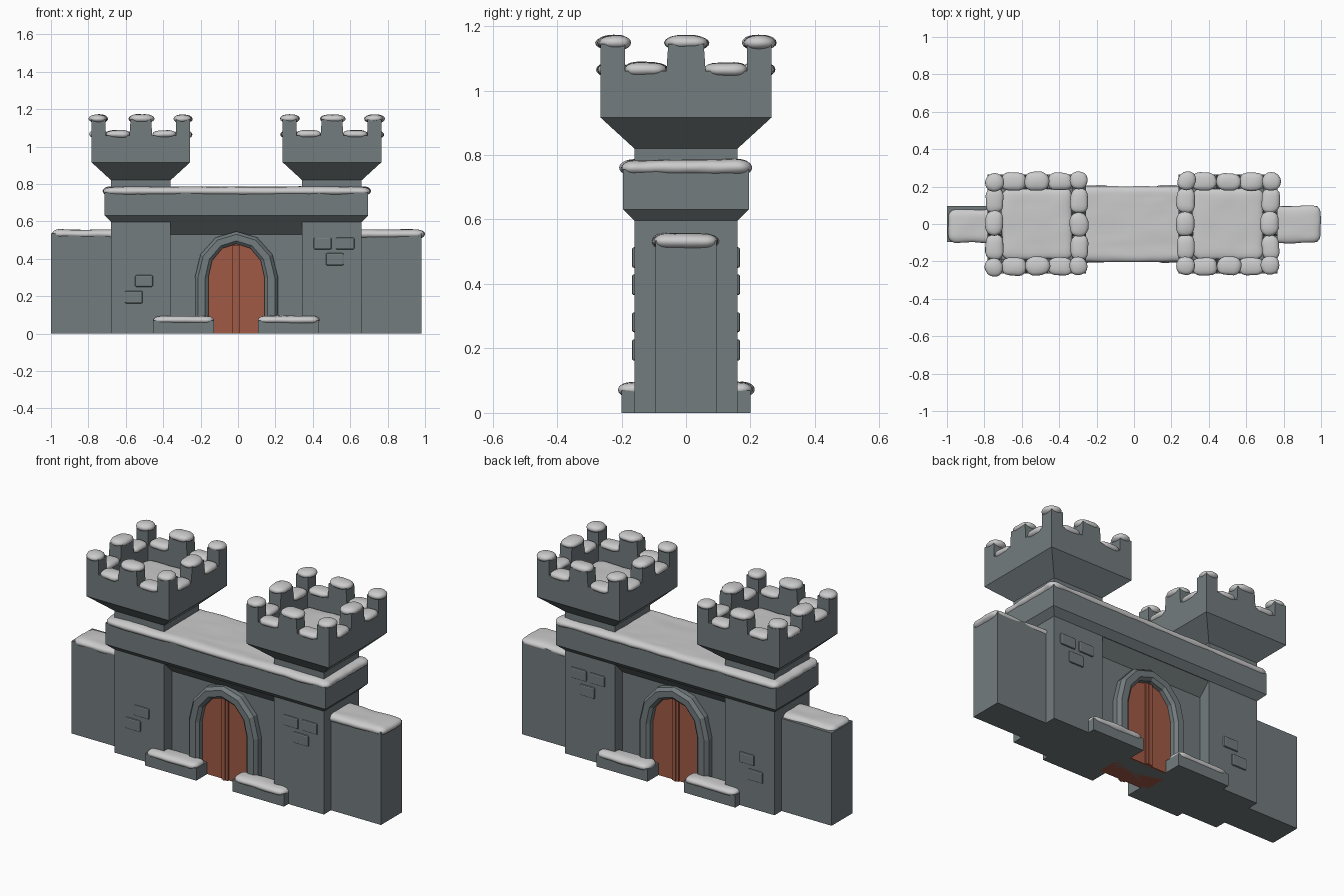
import bpy, bmesh, math, random
from mathutils import Vector, noise

if "Cube" in bpy.data.objects:
    bpy.data.objects.remove(bpy.data.objects["Cube"])

random.seed(4)
CX = -0.0085          # the masonry is centred slightly left of the snow's extents
TOWER_X = 0.511


def material(name, rgb):
    m = bpy.data.materials.new(name)
    m.diffuse_color = (*rgb, 1)
    m.use_nodes = True
    m.node_tree.nodes["Principled BSDF"].inputs["Base Color"].default_value = m.diffuse_color
    return m


STONE = material("stone", (0.17, 0.20, 0.21))
WOOD = material("wood", (0.35, 0.10, 0.06))
SNOW = material("snow", (0.8, 0.8, 0.8))


def finish(name, bm, mat, smooth=False):
    bmesh.ops.recalc_face_normals(bm, faces=bm.faces)
    me = bpy.data.meshes.new(name)
    bm.to_mesh(me)
    bm.free()
    me.materials.append(mat)
    for p in me.polygons:
        p.use_smooth = smooth
    ob = bpy.data.objects.new(name, me)
    bpy.context.collection.objects.link(ob)
    return ob


def add_rings(bm, x, y, rings):
    """Stack of rectangles (half_x, half_y, z) joined into a closed solid."""
    loops = [[bm.verts.new((x + sx * hx, y + sy * hy, z))
              for sx, sy in ((-1, -1), (1, -1), (1, 1), (-1, 1))]
             for hx, hy, z in rings]
    for a, b in zip(loops, loops[1:]):
        for i in range(4):
            j = (i + 1) % 4
            bm.faces.new((a[i], a[j], b[j], b[i]))
    bm.faces.new(loops[0])
    bm.faces.new(loops[-1])


def block(name, x, y, rings, mat=STONE):
    bm = bmesh.new()
    add_rings(bm, x, y, rings)
    return finish(name, bm, mat)


def snow(name, lo, hi, cuts=9, r=0.024, rough=0.007):
    """Rounded, lumpy pillow of snow filling the box lo..hi."""
    lo, hi = Vector(lo), Vector(hi)
    c, h = (lo + hi) / 2, (hi - lo) / 2
    seed = Vector([random.uniform(0, 50) for _ in range(3)])
    bm = bmesh.new()
    bmesh.ops.create_cube(bm, size=2)
    bmesh.ops.subdivide_edges(bm, edges=bm.edges[:], cuts=cuts, use_grid_fill=True)
    for v in bm.verts:
        p = Vector([math.sin(v.co[i] * math.pi / 2) * h[i] for i in range(3)])
        rad = [min(r * (1.7 if i < 2 else 1), h[i]) for i in range(3)]
        q = Vector([max(-(h[i] - rad[i]), min(h[i] - rad[i], p[i])) for i in range(3)])
        d = Vector([(p[i] - q[i]) / rad[i] for i in range(3)])
        m = max(abs(t) for t in d)
        if d.length > 0:
            d = d.normalized() * m
        p = q + Vector([d[i] * rad[i] for i in range(3)])
        w = c + p
        n = noise.noise(w * 11 + seed) + 0.4 * noise.noise(w * 25 + seed)
        v.co = w + Vector((d.x, d.y, d.z * 0.6)) * n * rough
    return finish(name, bm, SNOW, True)


# Towers with flared, crenellated heads
for side, sx in (("left", -1), ("right", 1)):
    tx = CX + sx * TOWER_X
    bm = bmesh.new()
    add_rings(bm, tx, 0, [(.159, .16, 0), (.159, .16, .82), (.264, .265, .916),
                          (.264, .265, 1.06), (.19, .19, 1.06), (.19, .19, .965)])
    for i in (-1, 0, 1):
        for j in (-1, 0, 1):
            if i == j == 0:
                continue
            mx, my = tx + i * .2265, j * .2275
            wx = .0375 if i else .055
            wy = .0375 if j else .055
            add_rings(bm, mx, my, [(wx + (0 if i else .006), wy + (0 if j else .006), 1.058),
                                   (wx, wy, 1.145)])
            # snow cap on each merlon
            ex, ey = (random.uniform(-.006, .006) for _ in range(2))
            snow(f"{side}_merlon_snow", (mx - wx - .012 + ex, my - wy - .012 + ey, 1.125),
                 (mx + wx + .012 + ex, my + wy + .012 + ey, 1.172), 7, .03)
    finish(f"{side}_tower", bm, STONE)

    # snow in the gaps between merlons, and on the tower floor
    for a in (-1, 1):
        for b in (-1, 1):
            px, py = tx + a * .125, b * .2275
            snow(f"{side}_gap_snow", (px - .066, py - .048, 1.043), (px + .066, py + .048, 1.087), 7)
            px, py = tx + a * .2265, b * .125
            snow(f"{side}_gap_snow", (px - .048, py - .066, 1.043), (px + .048, py + .066, 1.087), 7)
    snow(f"{side}_floor_snow", (tx - .188, -.188, .95), (tx + .188, .188, .99), 14)

    # low side wall
    block(f"{side}_side_wall", CX + sx * .795, 0, [(.195, .095, 0), (.195, .095, .535)])

snow("left_side_wall_snow", (-.99, -.1, .508), (-.62, .08, .556), 14)
snow("right_side_wall_snow", (.6, -.1, .508), (.998, .1, .556), 14)

# Recessed gate wall with sloped overhang, and the parapet band above
block("gate_wall", CX, 0, [(.36, .09, 0), (.36, .09, .53), (.36, .16, .6)])
block("parapet_band", CX, 0, [(.67, .16, .597), (.704, .195, .631), (.704, .195, .755)])
snow("parapet_snow", (-.72, -.202, .737), (.706, .202, .785), 34)


def arch(w):
    """Gate outline (x, z) with straight jambs and a six-sided round top."""
    rise = .18 + (w - .15) * .92
    arc = [(w * math.cos(t * math.pi / 6), .3 + rise * math.sin(t * math.pi / 6))
           for t in range(7)]
    return [(w, 0)] + arc + [(-w, 0)]


# Door through the wall
bm = bmesh.new()
front, back = ([bm.verts.new((CX + x, y, z)) for x, z in arch(.152)] for y in (-.1, .1))
n = len(front)
for i in range(n):
    j = (i + 1) % n
    bm.faces.new((front[i], front[j], back[j], back[i]))
bm.faces.new(front)
bm.faces.new(back)
finish("door", bm, WOOD)

# (x0, x1, z0, z1) of raised stones on the tower faces
BRICKS = [(-.55, -.455, .25, .312), (-.605, -.51, .162, .228), (.405, .5, .45, .512),
          (.523, .622, .45, .514), (.47, .565, .365, .43)]

# Details repeated on front and back
for face, s in (("front", -1), ("back", 1)):
    # door batten with a narrow ridge
    block(f"{face}_door_batten", CX, s * .1, [(.02, .01, 0), (.02, .01, .472)], WOOD)
    block(f"{face}_door_ridge", CX, s * .1, [(.006, .015, 0), (.006, .015, .468)], WOOD)

    # moulded arch frame
    bm = bmesh.new()
    profile = [(.222, .08), (.222, .12), (.205, .14), (.167, .14), (.15, .125), (.15, .08)]
    loops = [[bm.verts.new((CX + x, s * y, z)) for x, z in arch(w)] for w, y in profile]
    for k, a in enumerate(loops):
        b = loops[(k + 1) % len(loops)]
        for i in range(len(a) - 1):
            bm.faces.new((a[i], a[i + 1], b[i + 1], b[i]))
    bm.faces.new([l[0] for l in loops])
    bm.faces.new([l[-1] for l in loops])
    finish(f"{face}_gate_frame", bm, STONE)

    # raised stones
    for x0, x1, z0, z1 in BRICKS:
        hx = (x1 - x0) / 2
        ob = block(f"{face}_raised_stone", (x0 + x1) / 2, s * .158,
                   [(hx, .01, z0), (hx, .01, z1)])
        bev = ob.modifiers.new("bevel", 'BEVEL')
        bev.width, bev.segments = .007, 2

    # low plinths beside the door, with snow
    for x in (CX - .2825, CX + .2785):
        block(f"{face}_plinth", x, s * .14, [(.164, .06, 0), (.164, .06, .07)])
        ya, yb = sorted((s * .1, s * .209))
        snow(f"{face}_plinth_snow", (x - .165, ya, .05), (x + .165, yb, .095), 12)
